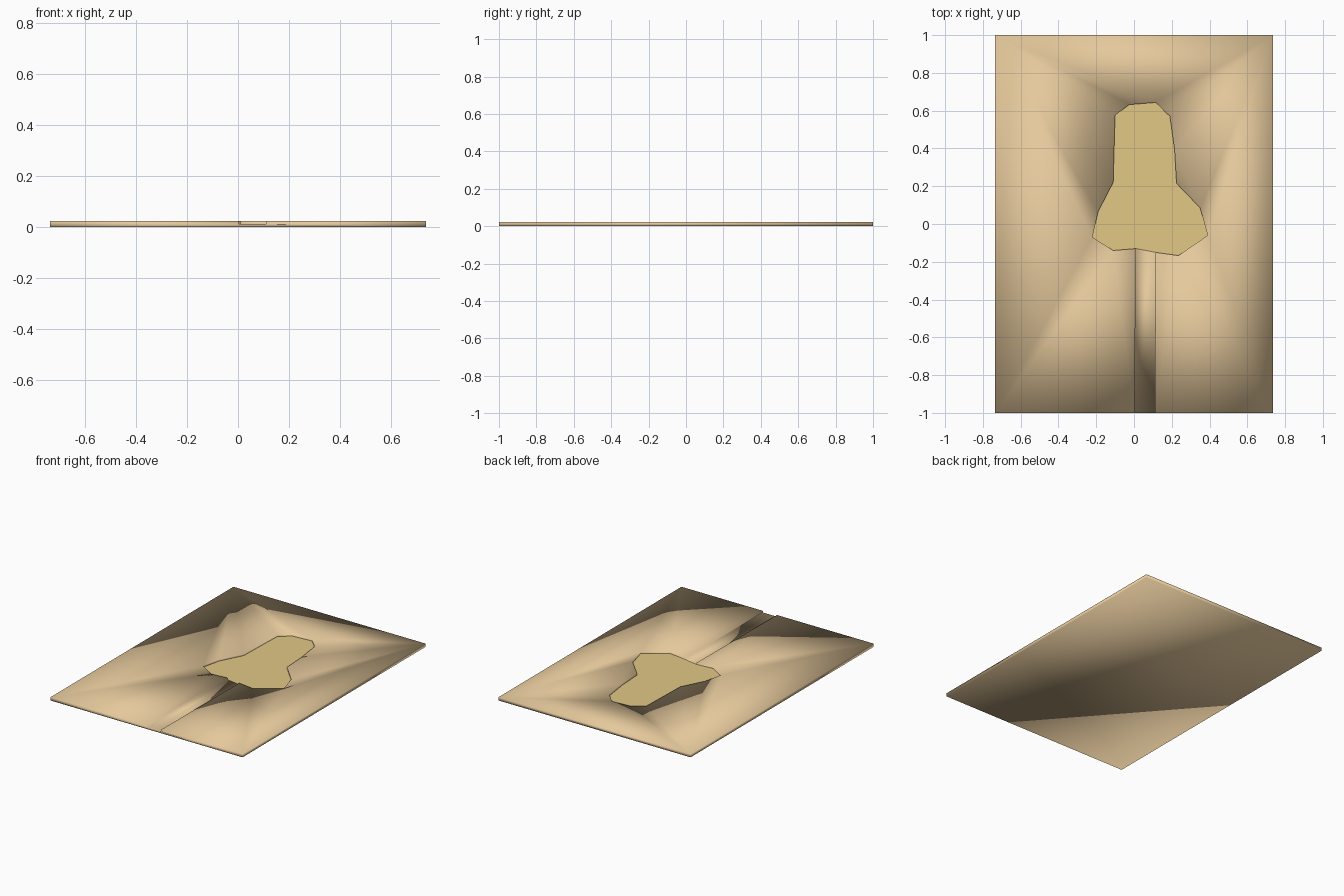
import bpy, bmesh

if "Cube" in bpy.data.objects:
    bpy.data.objects.remove(bpy.data.objects["Cube"])

W, L = 0.735, 1.0          # half width, half length
TOP, FLOOR = 0.0235, 0.012  # plate top and recess floor heights

# pocket outline, from the left of the channel mouth clockwise to its right
POCKET = [(0.01, -0.13), (-0.11, -0.14), (-0.22, -0.07), (-0.19, 0.065),
          (-0.11, 0.22), (-0.10, 0.575), (-0.025, 0.632), (0.115, 0.643),
          (0.19, 0.57), (0.215, 0.39), (0.225, 0.215), (0.35, 0.085),
          (0.39, -0.06), (0.235, -0.167), (0.115, -0.15)]
CHANNEL = [(0.003, -L), (0.11, -L)]
CORNERS = [(W, -L), (W, L), (-W, L), (-W, -L)]


def material(name, color):
    m = bpy.data.materials.new(name)
    m.diffuse_color = (*color, 1)
    m.use_nodes = True
    m.node_tree.nodes["Principled BSDF"].inputs["Base Color"].default_value = m.diffuse_color
    return m


def finish(bm, name, mat, smooth):
    me = bpy.data.meshes.new(name)
    for f in bm.faces:
        f.smooth = smooth
    bm.to_mesh(me)
    bm.free()
    me.materials.append(mat)
    bpy.context.collection.objects.link(bpy.data.objects.new(name, me))


def ring(bm, pts, z):
    return [bm.verts.new((x, y, z)) for x, y in pts]


# plate: outer box with a recess that opens through the front edge
bm = bmesh.new()
notch = [CHANNEL[0]] + POCKET + [CHANNEL[1]]
base = ring(bm, CORNERS, 0)
rim = ring(bm, CORNERS, TOP)
hi = ring(bm, notch, TOP)
lo = ring(bm, notch, FLOOR)
bm.faces.new(base[::-1])
bm.faces.new(rim + hi)
for i in range(3):                       # right, back and left sides
    bm.faces.new((base[i], base[i + 1], rim[i + 1], rim[i]))
for i in range(len(notch) - 1):          # recess walls
    bm.faces.new((hi[i], lo[i], lo[i + 1], hi[i + 1]))
bm.faces.new((base[3], base[0], rim[0], hi[-1], lo[-1], lo[0], hi[0], rim[3]))
bm.faces.new((lo[0], lo[-1], lo[-2], lo[1]))   # channel floor
bmesh.ops.recalc_face_normals(bm, faces=bm.faces)
bmesh.ops.triangulate(bm, faces=bm.faces, ngon_method='BEAUTY')
finish(bm, "plate", material("tan", (0.78, 0.58, 0.33)), True)

# flat floor of the pocket
bm = bmesh.new()
bm.faces.new(ring(bm, POCKET[::-1], FLOOR))
bmesh.ops.recalc_face_normals(bm, faces=bm.faces)
if next(iter(bm.faces)).normal.z < 0:
    bmesh.ops.reverse_faces(bm, faces=bm.faces)
finish(bm, "pocket_floor", material("gold", (0.76, 0.58, 0.24)), False)
